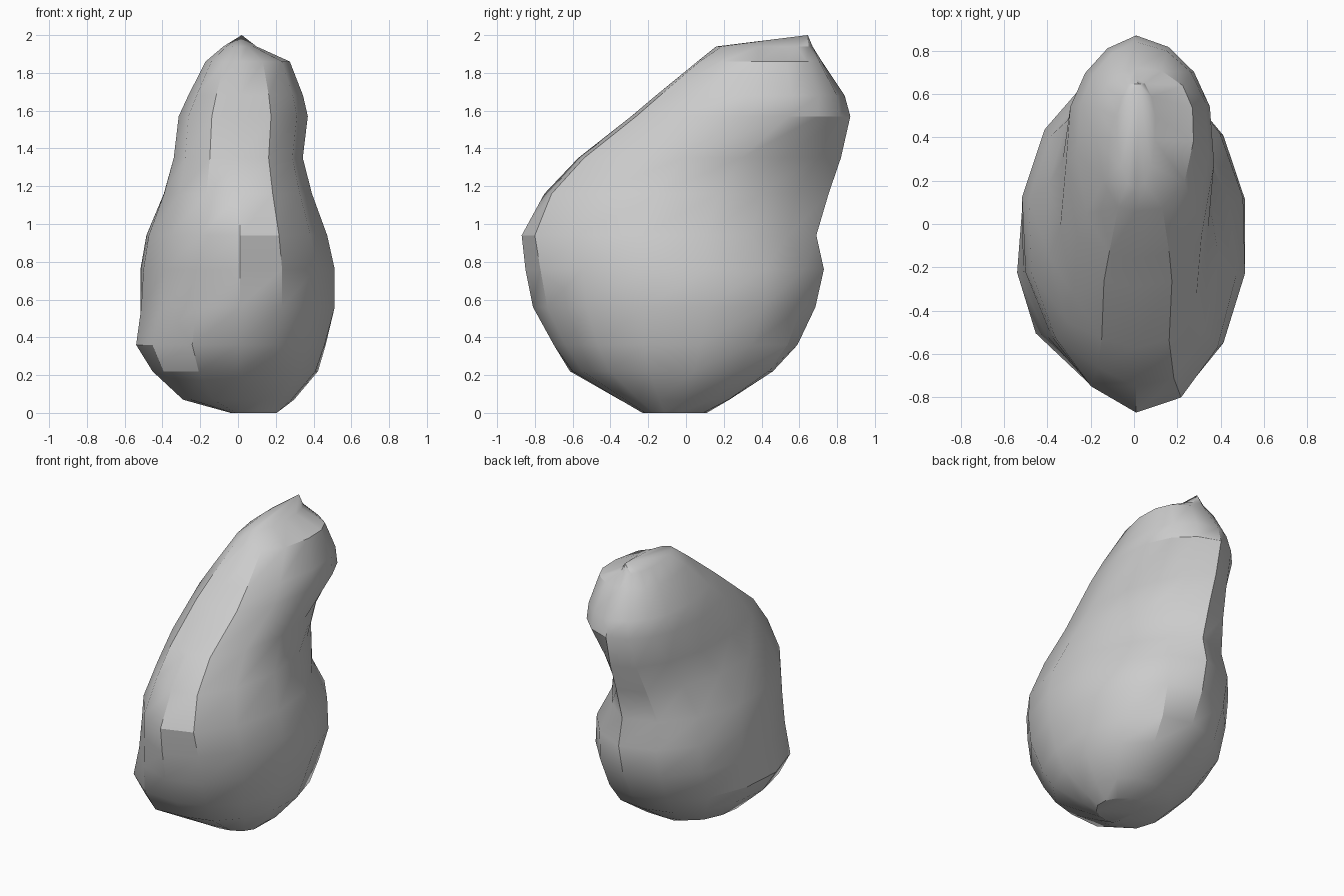
import bpy, bmesh, math

# Cross-sections of the leaning boulder:
# height, left x, right x, front y, back y, y of the widest point
SECTIONS = [
    (0.00, -0.04, 0.21, -0.23, 0.11, -0.08),
    (0.07, -0.28, 0.29, -0.35, 0.23, -0.08),
    (0.22, -0.43, 0.42, -0.60, 0.46, -0.08),
    (0.36, -0.53, 0.47, -0.70, 0.59, -0.08),
    (0.56, -0.53, 0.525, -0.81, 0.685, -0.05),
    (0.76, -0.53, 0.525, -0.85, 0.73, -0.05),
    (0.94, -0.50, 0.48, -0.87, 0.69, -0.05),
    (1.16, -0.405, 0.39, -0.75, 0.755, 0.02),
    (1.35, -0.34, 0.34, -0.57, 0.82, 0.15),
    (1.57, -0.31, 0.365, -0.29, 0.87, 0.45),
    (1.68, -0.26, 0.34, -0.16, 0.84, 0.48),
    (1.86, -0.17, 0.27, 0.06, 0.72, 0.48),
    (1.94, -0.08, 0.10, 0.16, 0.67, 0.45),
]
# How full each corner is per section: front left, front right, back left, back right
CORNERS = [
    (1.00, 1.00, 1.00, 1.00),
    (1.15, 1.00, 1.00, 1.12),
    (1.18, 1.00, 1.00, 1.08),
    (1.10, 1.00, 1.00, 1.03),
    (0.98, 1.00, 1.00, 1.00),
    (0.93, 1.00, 1.00, 0.96),
    (0.93, 1.02, 0.99, 0.86),
    (0.98, 1.07, 0.99, 0.82),
    (1.06, 1.08, 0.98, 0.88),
    (1.09, 1.09, 0.94, 0.96),
    (1.09, 1.09, 0.94, 0.98),
    (1.08, 1.10, 1.02, 1.06),
    (1.00, 1.00, 1.00, 1.00),
]
SIDES = 14

bm = bmesh.new()
rings = []
for (z, left, right, front, back, mid), full in zip(SECTIONS, CORNERS):
    ring = []
    for i in range(SIDES):
        a = 2 * math.pi * i / SIDES - math.pi / 2
        c, s = math.cos(a), math.sin(a)
        corner = full[(1 if c > 0 else 0) + (2 if s > 0 else 0)]
        k = 1 + (corner - 1) * abs(math.sin(2 * a))
        x = 0.01 + c * k * (right - 0.01 if c > 0 else 0.01 - left)
        y = mid + s * k * (back - mid if s > 0 else mid - front)
        ring.append(bm.verts.new((x, y, z)))
    rings.append(ring)

# Skin between sections
for low, high in zip(rings, rings[1:]):
    for i in range(SIDES):
        j = (i + 1) % SIDES
        bm.faces.new((low[i], low[j], high[j], high[i]))

# Flat base and a peak set towards the back
bm.faces.new(list(reversed(rings[0])))
peak = bm.verts.new((0.02, 0.645, 2.0))
for i in range(SIDES):
    bm.faces.new((rings[-1][i], rings[-1][(i + 1) % SIDES], peak))

bmesh.ops.recalc_face_normals(bm, faces=bm.faces[:])
mesh = bpy.data.meshes.new("boulder")
bm.to_mesh(mesh)
bm.free()
boulder = bpy.data.objects.new("boulder", mesh)
bpy.context.collection.objects.link(boulder)

# Soft faces with a few hard creases
bpy.context.view_layer.objects.active = boulder
boulder.select_set(True)
bpy.ops.object.shade_smooth_by_angle(angle=math.radians(30))
